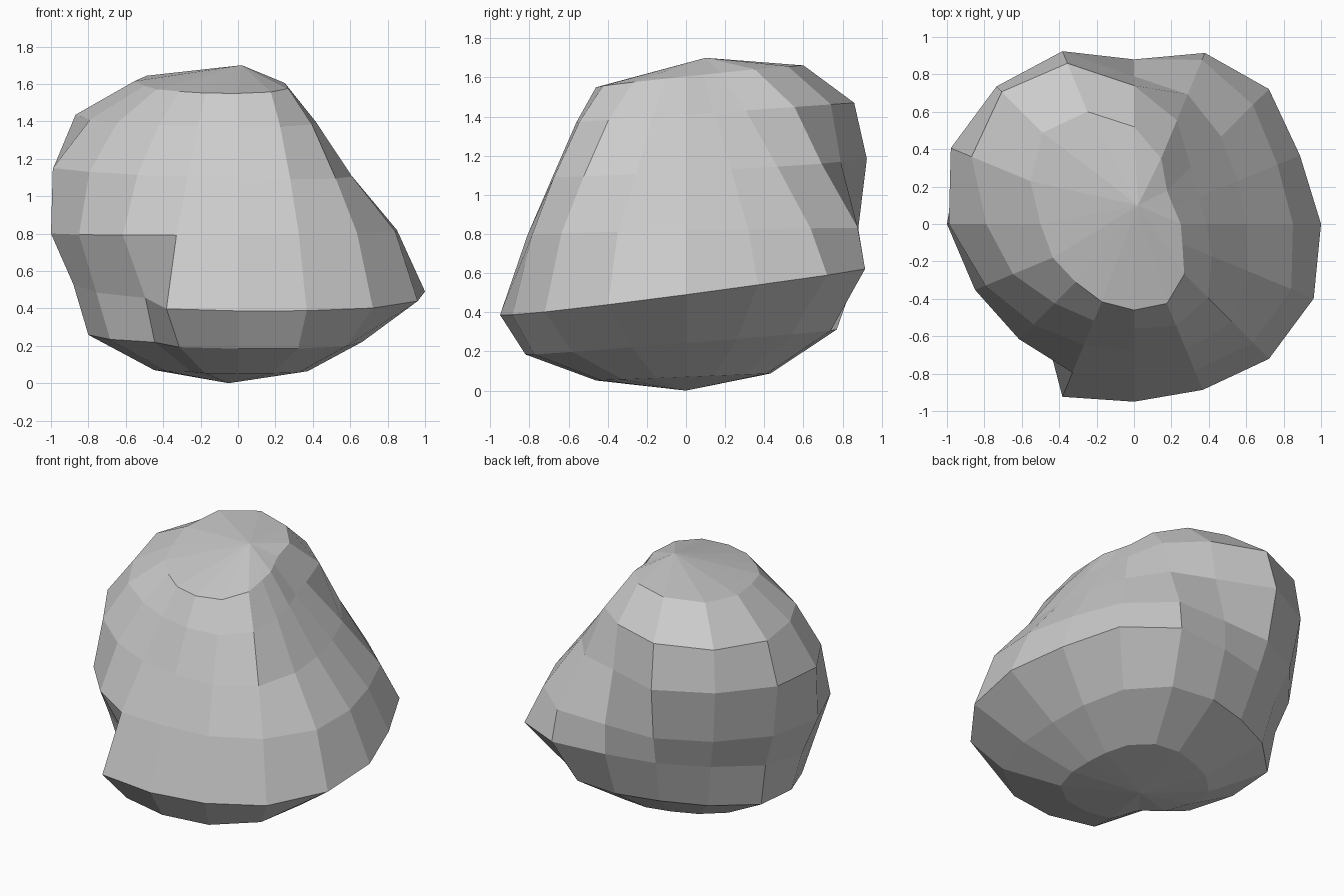
import bpy, bmesh
from math import cos, sin, tau

SIDES = 16

# Cross-sections of the boulder, bottom to top: height, tilt along x, tilt along y,
# then the outline radius every 22.5 degrees, counter-clockwise from +x
sections = [
    (0.25, -.01, 0.08, [.66, .68, .76, .80, .77, .75, .80, .87, .80, .74, .63, .82, .82, .84, .82, .72]),
    (0.51, -.02, 0.13, [1.0, .96, 1.02, .99, .88, .87, .88, .92, .88, .82, .70, 1.0, .95, .96, 1.02, 1.04]),
    (0.81, 0.01, 0.02, [.85, .83, .90, .95, .88, .94, .97, 1.01, 1.0, .92, .87, .86, .81, .85, .90, .91]),
    (1.13, -.02, 0.05, [.60, .60, .66, .75, .79, 1.00, 1.04, 1.06, .99, .86, .76, .70, .68, .73, .74, .66]),
    (1.41, 0.00, 0.07, [.39, .37, .43, .60, .74, .93, 1.0, .94, .79, .70, .60, .56, .56, .59, .56, .45]),
    (1.60, 0.02, 0.11, [.25, .23, .25, .38, .52, .65, .69, .60, .50, .47, .44, .45, .46, .46, .38, .28]),
]
# Shallow underside: a shrunken, flattened copy of the lowest section
sections.insert(0, (0.07, 0, .04, [r * 0.56 for r in sections[0][3]]))

bm = bmesh.new()


def ring(height, tilt_x, tilt_y, radii):
    verts = []
    for i, r in enumerate(radii):
        x, y = r * cos(tau * i / SIDES), r * sin(tau * i / SIDES)
        verts.append(bm.verts.new((x, y, height + tilt_x * x + tilt_y * y)))
    return verts


def fan(verts, tip):
    point = bm.verts.new(tip)
    for i in range(SIDES):
        bm.faces.new((verts[i], verts[(i + 1) % SIDES], point))


# Sides of the boulder
rings = [ring(*s) for s in sections]
for low, high in zip(rings, rings[1:]):
    for i in range(SIDES):
        j = (i + 1) % SIDES
        bm.faces.new((low[i], low[j], high[j], high[i]))

# Underside and crown
fan(rings[0], (-0.05, 0, 0))
fan(rings[-1], (0.02, 0.10, 1.70))
bmesh.ops.recalc_face_normals(bm, faces=bm.faces)

mesh = bpy.data.meshes.new("boulder")
bm.to_mesh(mesh)
bm.free()
boulder = bpy.data.objects.new("boulder", mesh)
bpy.context.collection.objects.link(boulder)
